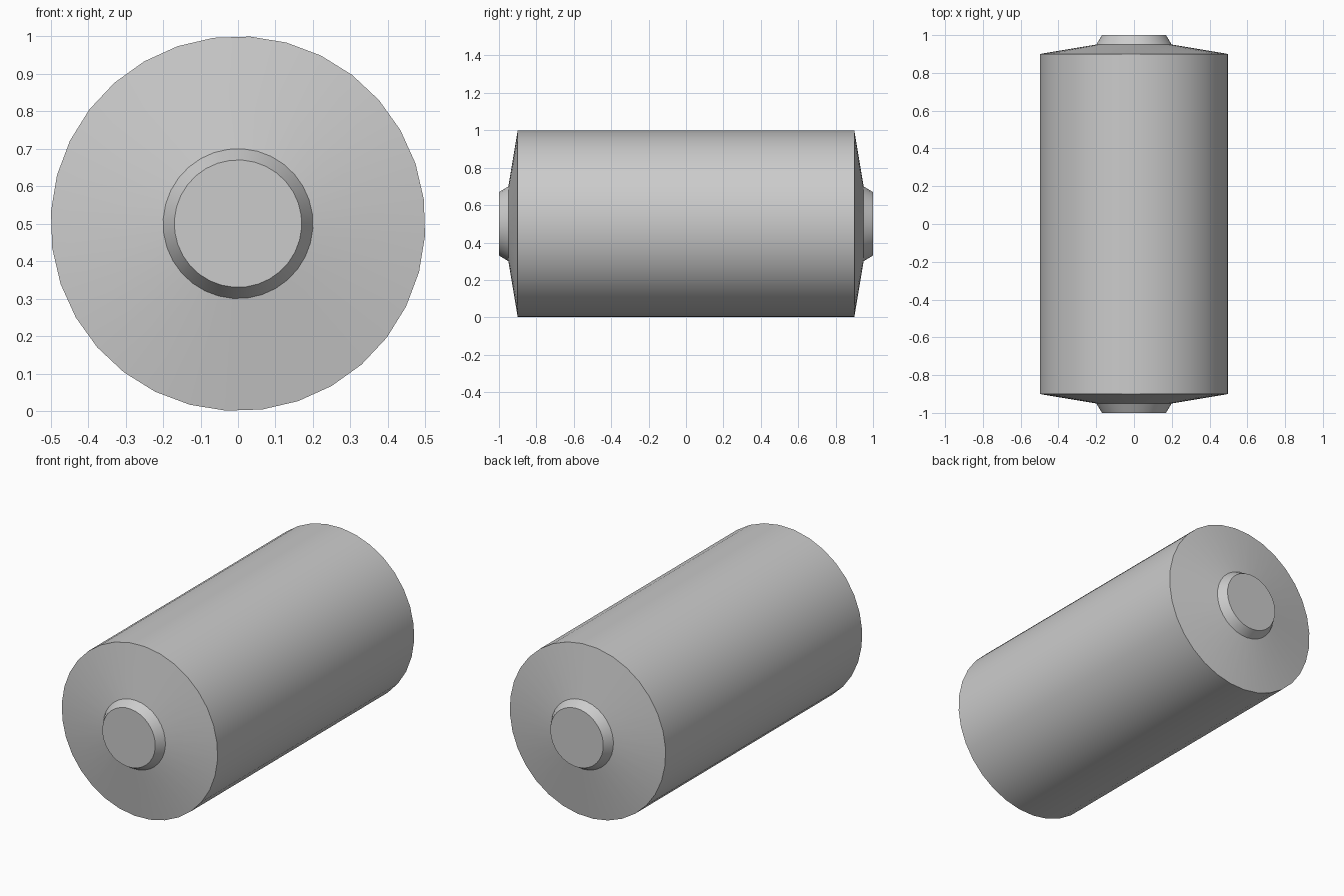
import bpy
import bmesh
import math

cube = bpy.data.objects.get("Cube")
if cube:
    bpy.data.objects.remove(cube, do_unlink=True)

SIDES = 32
TURN = math.radians(3.75)   # rotation of the facets around the long axis
AXIS_Z = 0.5

grey = bpy.data.materials.new("plain grey")
grey.use_nodes = True
grey.diffuse_color = (0.6, 0.6, 0.6, 1)
grey.node_tree.nodes["Principled BSDF"].inputs["Base Color"].default_value = grey.diffuse_color


def lathe(name, profile, cap_end=False):
    """Turn (radius, y) points around the long axis."""
    bm = bmesh.new()
    rings = []
    for r, y in profile:
        ring = []
        for i in range(SIDES):
            a = TURN + i * math.tau / SIDES
            ring.append(bm.verts.new((r * math.sin(a), y, AXIS_Z + r * math.cos(a))))
        rings.append(ring)
    for a, b in zip(rings, rings[1:]):
        for i in range(SIDES):
            j = (i + 1) % SIDES
            bm.faces.new((a[i], a[j], b[j], b[i]))
    if cap_end:
        bm.faces.new(rings[-1])
    bmesh.ops.recalc_face_normals(bm, faces=bm.faces)
    # Open shells: make sure the faces point away from the middle
    if sum((f.calc_center_median() - rings_centre).dot(f.normal) for f in bm.faces) < 0:
        bmesh.ops.reverse_faces(bm, faces=bm.faces)
    mesh = bpy.data.meshes.new(name)
    bm.to_mesh(mesh)
    bm.free()
    mesh.materials.append(grey)
    obj = bpy.data.objects.new(name, mesh)
    bpy.context.collection.objects.link(obj)
    bpy.ops.object.select_all(action="DESELECT")
    obj.select_set(True)
    bpy.context.view_layer.objects.active = obj
    bpy.ops.object.shade_smooth_by_angle(angle=math.radians(30))
    return obj


rings_centre = bpy.context.scene.cursor.location.copy()
rings_centre[:] = (0, 0, AXIS_Z)

# Straight barrel, then a shallow cone and a tapered hub at each end
lathe("barrel", [(0.5, -0.9), (0.5, 0.9)])
for side, end in ((-1, "front"), (1, "back")):
    lathe(end + "_cone", [(0.5, side * 0.9), (0.2, side * 0.95)])
    lathe(end + "_hub", [(0.2, side * 0.95), (0.17, side)], cap_end=True)
